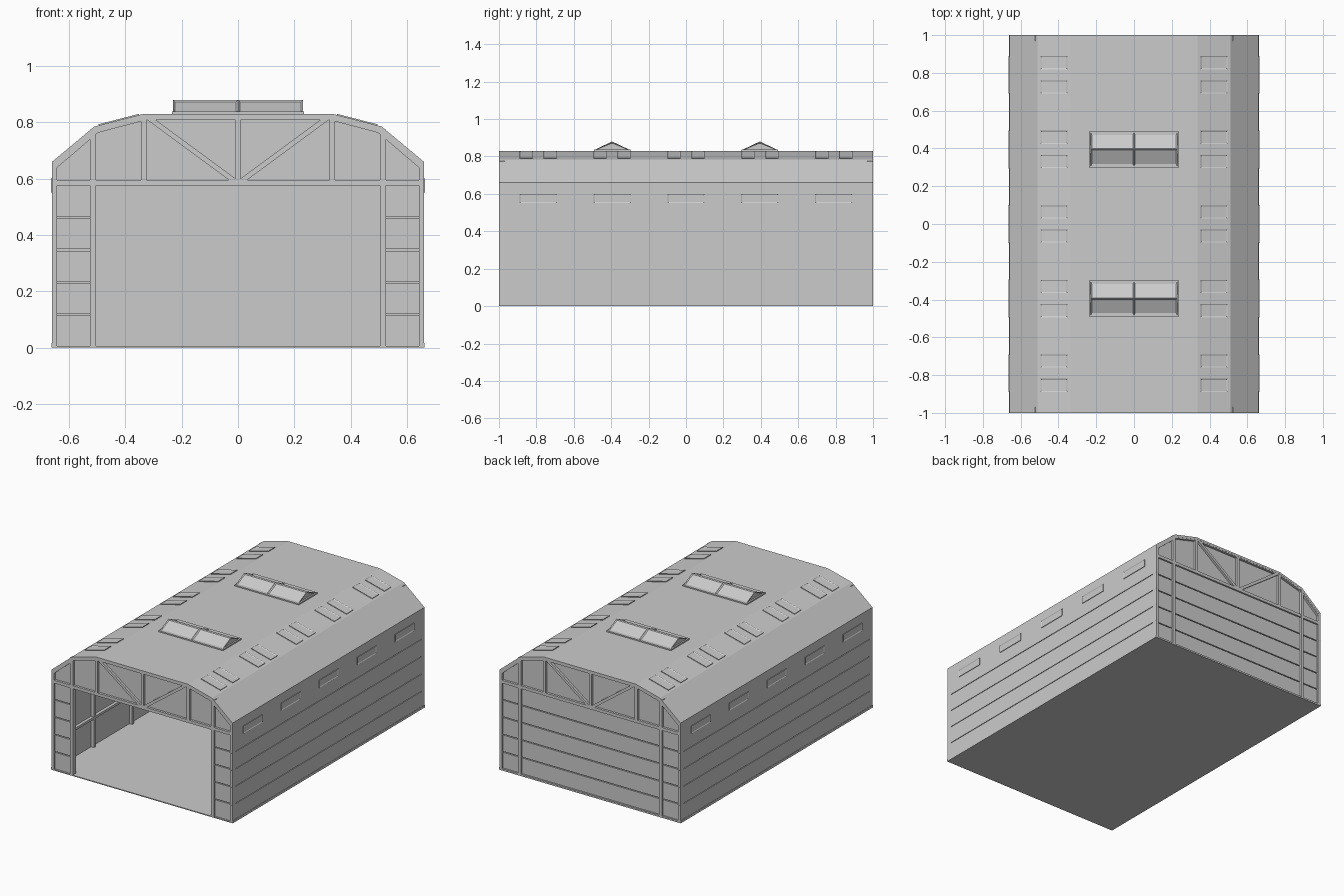
import bpy, bmesh
from mathutils import Vector, Matrix

if "Cube" in bpy.data.objects:
    bpy.data.objects.remove(bpy.data.objects["Cube"], do_unlink=True)

grey = bpy.data.materials.new("plain grey")
grey.use_nodes = True
COLOR = (0.6, 0.6, 0.6, 1)
grey.diffuse_color = COLOR
grey.node_tree.nodes["Principled BSDF"].inputs["Base Color"].default_value = COLOR

# Main measurements
W, L, EAVE, TOP = 0.66, 1.0, 0.66, 0.83
DOOR, BEAM = 0.515, 0.585
HALF = [(W, EAVE), (0.51, 0.785), (0.335, TOP)]
ARCH = HALF + [(-x, z) for x, z in reversed(HALF)]
SEAMS = [0.0, 0.118, 0.232, 0.347, 0.461, EAVE]
BAYS = [-0.79, -0.395, 0, 0.395, 0.79]


def finish(name, bm):
    bmesh.ops.recalc_face_normals(bm, faces=bm.faces)
    mesh = bpy.data.meshes.new(name)
    bm.to_mesh(mesh)
    bm.free()
    mesh.materials.append(grey)
    ob = bpy.data.objects.new(name, mesh)
    bpy.context.collection.objects.link(ob)
    return ob


def box(bm, lo, hi):
    lo, hi = Vector(lo), Vector(hi)
    m = Matrix.Translation((lo + hi) / 2) @ Matrix.Diagonal((hi - lo).to_4d())
    bmesh.ops.create_cube(bm, size=1, matrix=m)


def slab(bm, outline, y0, y1):
    """Extrude an outline given in x, z from y0 to y1."""
    face = bm.faces.new([bm.verts.new((x, y0, z)) for x, z in outline])
    out = bmesh.ops.extrude_face_region(bm, geom=[face])
    verts = [v for v in out["geom"] if isinstance(v, bmesh.types.BMVert)]
    bmesh.ops.translate(bm, verts=verts, vec=(0, y1 - y0, 0))


def bar(bm, p, q, width, y0, y1):
    p, q = Vector(p), Vector(q)
    d = (q - p).normalized() * width / 2
    n = Vector((-d.y, d.x))
    slab(bm, [p + n, q + n, q - n, p - n], y0, y1)


def window(bm, centre, across, normal, size, rise=0.004):
    """Raised frame with a sunken pane."""
    u, n = Vector(across).normalized(), Vector(normal).normalized()
    m = Matrix((u, n.cross(u), n)).transposed().to_4x4()
    m.translation = centre
    new = bmesh.ops.create_cube(bm, size=1)["verts"]
    faces = {f for v in new for f in v.link_faces}
    top = max(faces, key=lambda f: f.calc_center_median().z)
    bmesh.ops.transform(bm, verts=new, matrix=Matrix.Diagonal((size[0], size[1], 2 * rise, 1)))
    bmesh.ops.inset_region(bm, faces=[top], thickness=0.008)
    bmesh.ops.translate(bm, verts=top.verts, vec=(0, 0, -0.75 * rise))
    bmesh.ops.transform(bm, verts=list({v for f in faces for v in f.verts} | set(top.verts) | set(new)), matrix=m)


# Roof shell
bm = bmesh.new()
inner = [(x * 0.985, z - 0.014) for x, z in ARCH]
slab(bm, ARCH + inner[::-1], -L, L)
finish("roof", bm)

# Floor and threshold
bm = bmesh.new()
box(bm, (-W, -L, 0), (W, L, 0.006))
finish("floor", bm)

# Side walls: boards over a backing sheet
for s, side in ((1, "left"), (-1, "right")):
    bm = bmesh.new()
    xs = sorted((s * W, s * (W - 0.008)))
    for a, b in zip(SEAMS, SEAMS[1:]):
        box(bm, (xs[0], -L, a + 0.002), (xs[1], L, b - (0.002 if b < EAVE else 0)))
    xs = sorted((s * (W - 0.006), s * (W - 0.015)))
    box(bm, (xs[0], -L, 0), (xs[1], L, EAVE))
    finish(side + "_wall", bm)

    bm = bmesh.new()
    xs = sorted((s * (W - 0.01), s * (W + 0.002)))
    box(bm, (xs[0], -L, 0), (xs[1], L, 0.016))
    finish(side + "_skirt", bm)

    # Inside posts and rails
    bm = bmesh.new()
    xs = sorted((s * (W - 0.014), s * (W - 0.035)))
    for y in (-0.6, -0.2, 0.2, 0.6):
        box(bm, (xs[0], y - 0.01, 0), (xs[1], y + 0.01, EAVE))
    for z in (0.2, BEAM):
        box(bm, (xs[0], -0.98, z - 0.008), (xs[1], 0.98, z + 0.008))
    finish(side + "_inner_frame", bm)

    # Wall windows and paired roof windows
    bm = bmesh.new()
    for y in BAYS:
        window(bm, (s * W, y, 0.575), (0, 1, 0), (s, 0, 0), (0.2, 0.05))
    finish(side + "_wall_windows", bm)
    bm = bmesh.new()
    (x1, z1), (x2, z2) = HALF[1:]
    normal = (s * (z2 - z1), 0, x1 - x2)
    for y in BAYS:
        for dy in (-0.064, 0.064):
            window(bm, (s * (x1 + x2) / 2, y + dy, (z1 + z2) / 2), (0, 1, 0), normal, (0.07, 0.148))
    finish(side + "_roof_windows", bm)

# Gable ends: sunken panels, boards and a truss frame
for e, end in ((-1, "front"), (1, "back")):
    bm = bmesh.new()
    slab(bm, [(-W + 0.01, BEAM)] + [(x * 0.985, z - 0.008) for x, z in reversed(ARCH)] + [(W - 0.01, BEAM)],
         e * 0.972, e * 0.984)
    finish(end + "_gable_panel", bm)

    spans = [(-W + 0.01, -DOOR), (DOOR, W - 0.01)] if e < 0 else [(-W + 0.01, W - 0.01)]
    bm = bmesh.new()
    for x0, x1 in spans:
        for a, b in zip(SEAMS, SEAMS[1:]):
            ys = sorted((e * 0.978, e * 0.988))
            box(bm, (x0, ys[0], a + 0.003), (x1, ys[1], min(b - 0.003, BEAM)))
        ys = sorted((e * 0.97, e * 0.98))
        box(bm, (x0, ys[0], 0), (x1, ys[1], BEAM))
    finish(end + "_boards", bm)

    bm = bmesh.new()
    y0, y1 = e * 0.968, e * 0.999
    bar(bm, (-W, BEAM), (W, BEAM), 0.02, y0, y1)
    bar(bm, (0, BEAM), (0, TOP), 0.018, y0, y1)
    for s in (1, -1):
        bar(bm, (s * (W - 0.009), 0), (s * (W - 0.009), EAVE), 0.018, y0, y1)
        bar(bm, (s * DOOR, 0), (s * DOOR, 0.775), 0.02, y0, e)
        bar(bm, (s * 0.335, BEAM), (s * 0.335, 0.82), 0.02, y0, y1)
        bar(bm, (s * 0.32, 0.818), (s * 0.01, 0.59), 0.018, y0, y1)
        if e > 0:
            bar(bm, (0, 0.006), (s * W, 0.006), 0.012, y0, y1)
    chord = [(x * 0.975, z - 0.022) for x, z in ARCH]
    slab(bm, [(x * 0.999, z - 0.001) for x, z in ARCH] + chord[::-1], y0, y1)
    finish(end + "_truss", bm)

# Ridge skylights: a curb and two glazed halves
for y, place in ((-0.395, "front"), (0.395, "back")):
    bm = bmesh.new()
    box(bm, (-0.235, y - 0.098, TOP - 0.01), (0.235, y + 0.098, TOP + 0.008))
    finish(place + "_skylight_curb", bm)
    bm = bmesh.new()
    for x0, x1 in ((-0.23, 0), (0, 0.23)):
        rings = [[bm.verts.new((x, y + dy, z)) for dy, z in ((-0.095, TOP + 0.005), (0, 0.88), (0.095, TOP + 0.005))]
                 for x in (x0, x1)]
        a, b = rings
        panes = [bm.faces.new((a[i], a[i + 1], b[i + 1], b[i])) for i in (0, 1)]
        panes.append(bm.faces.new(a if x0 < 0 else b))
        bm.normal_update()
        for f in panes:
            if f.normal.dot(f.calc_center_median() - Vector(((x0 + x1) / 2, y, TOP))) < 0:
                f.normal_flip()
        bmesh.ops.inset_individual(bm, faces=panes, thickness=0.009, depth=-0.005)
    finish(place + "_skylight", bm)
